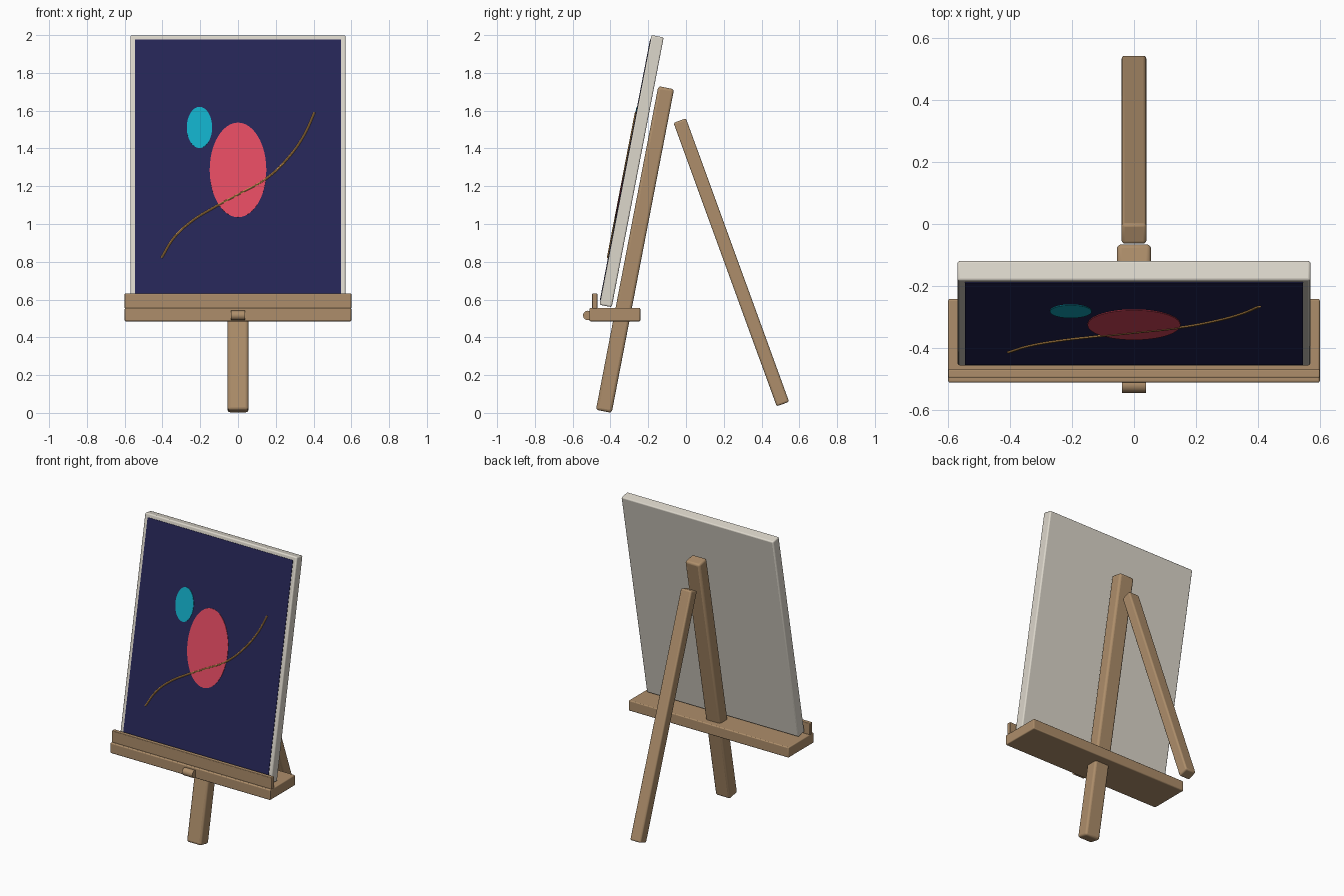
import bpy, math
from mathutils import Matrix, Vector

if "Cube" in bpy.data.objects:
    bpy.data.objects.remove(bpy.data.objects["Cube"])


def material(name, rgb):
    m = bpy.data.materials.new(name)
    m.diffuse_color = (*rgb, 1)
    m.use_nodes = True
    m.node_tree.nodes["Principled BSDF"].inputs["Base Color"].default_value = m.diffuse_color
    return m


wood = material("wood", (0.42, 0.27, 0.145))
linen = material("canvas_linen", (0.72, 0.68, 0.60))
navy = material("navy_paint", (0.019, 0.019, 0.095))
red = material("red_paint", (0.76, 0.069, 0.12))
teal = material("teal_paint", (0.006, 0.42, 0.57))
gold = material("gold_paint", (0.58, 0.30, 0.08))


def finish(ob, name, mat, bevel=0.0, segments=3):
    ob.name = ob.data.name = name
    ob.data.materials.clear()
    ob.data.materials.append(mat)
    if bevel:
        b = ob.modifiers.new("bevel", 'BEVEL')
        b.width, b.segments = bevel, segments
    bpy.ops.object.shade_smooth_by_angle(angle=math.radians(35))
    return ob


def box(name, mat, size, centre, tilt=0.0, bevel=0.0):
    bpy.ops.mesh.primitive_cube_add(size=1)
    ob = bpy.context.object
    ob.data.transform(Matrix.Diagonal((*size, 1)))
    ob.location = centre
    ob.rotation_euler.x = tilt
    return finish(ob, name, mat, bevel)


LEAN = math.radians(-10.9)

# Stand: leaning mast, rear prop leg
box("mast", wood, (0.11, 0.085, 1.745), (0, -0.27, 0.865), LEAN, 0.014)
box("back_leg", wood, (0.08, 0.07, 1.597), (0, 0.24, 0.797), math.radians(20), 0.01)

# Tray with front lip and clamp knob
box("tray", wood, (1.2, 0.27, 0.07), (0, -0.377, 0.52), 0, 0.006)
box("tray_lip", wood, (1.2, 0.027, 0.08), (0, -0.483, 0.592), 0, 0.004)
bpy.ops.mesh.primitive_cylinder_add(vertices=24, radius=0.025, depth=0.076,
                                    location=(0, -0.52, 0.516),
                                    rotation=(0, math.pi / 2, 0))
finish(bpy.context.object, "clamp_knob", wood)

# Canvas
C = Vector((0, -0.288, 1.28))
box("canvas", linen, (1.14, 0.066, 1.454), C, LEAN, 0.008)

# Painted details lie in the canvas frame: x across, y outward (negative), z up
frame = Matrix.Translation(C) @ Matrix.Rotation(LEAN, 4, 'X')
FACE, FACE_Z = -0.033, 1.286


def up(z):
    return (z - FACE_Z) / math.cos(LEAN)


box("painted_background", navy, (1.09, 0.006, 1.404), frame @ Vector((0, FACE, 0)), LEAN)


def ellipse(name, mat, x, z, rx, rz):
    bpy.ops.mesh.primitive_cylinder_add(vertices=48, radius=1, depth=0.006)
    ob = bpy.context.object
    ob.data.transform(Matrix.Diagonal((rx, rz, 1, 1)))
    ob.data.transform(Matrix.Rotation(math.pi / 2, 4, 'X'))
    ob.matrix_world = frame @ Matrix.Translation((x, FACE - 0.003, up(z)))
    finish(ob, name, mat)


ellipse("red_oval", red, 0, 1.285, 0.15, 0.255)
ellipse("teal_oval", teal, -0.204, 1.51, 0.067, 0.111)

# Gold brush stroke
path = [(-0.405, 0.82), (-0.34, 0.925), (-0.25, 1.01), (-0.13, 1.085), (0, 1.155),
        (0.15, 1.24), (0.27, 1.355), (0.35, 1.47), (0.405, 1.59)]
cu = bpy.data.curves.new("gold_stroke", 'CURVE')
cu.dimensions = '3D'
cu.bevel_depth, cu.bevel_resolution, cu.use_fill_caps = 0.006, 2, True
sp = cu.splines.new('BEZIER')
sp.bezier_points.add(len(path) - 1)
for p, (x, z) in zip(sp.bezier_points, path):
    p.co = (x, FACE - 0.003, up(z))
    p.handle_left_type = p.handle_right_type = 'AUTO'
ob = bpy.data.objects.new("gold_stroke", cu)
bpy.context.collection.objects.link(ob)
ob.matrix_world = frame
bpy.ops.object.select_all(action='DESELECT')
ob.select_set(True)
bpy.context.view_layer.objects.active = ob
bpy.ops.object.convert(target='MESH')
finish(bpy.context.object, "gold_stroke", gold)
